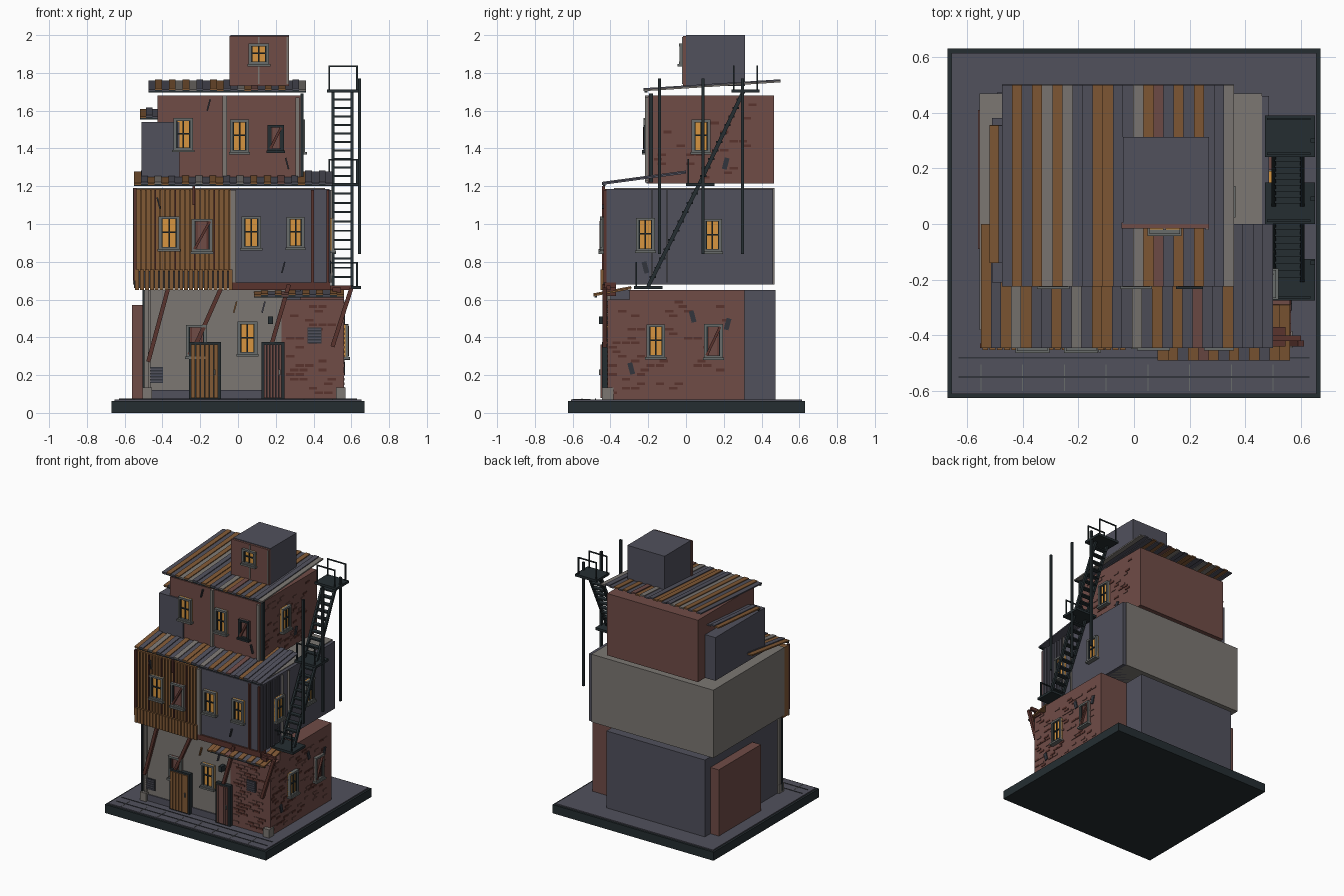
import bpy, bmesh, math, random
from mathutils import Vector, Matrix

random.seed(4)
cube = bpy.data.objects.get("Cube")
if cube:
    bpy.data.objects.remove(cube, do_unlink=True)

COLOURS = {
    "slate": (0.082, 0.082, 0.108), "brick": (0.16, 0.072, 0.062),
    "wood": (0.22, 0.1, 0.036), "plaster": (0.2, 0.185, 0.17),
    "iron": (0.018, 0.027, 0.031), "glow": (0.68, 0.3, 0.05),
    "rust": (0.1, 0.034, 0.027), "frame": (0.14, 0.15, 0.145),
    "crack": (0.032, 0.036, 0.046),
}
NAMES = list(COLOURS)
MATERIALS = []
for key, rgb in COLOURS.items():
    mat = bpy.data.materials.new(key)
    mat.use_nodes = True
    mat.diffuse_color = (*rgb, 1)
    bsdf = next(n for n in mat.node_tree.nodes if n.type == "BSDF_PRINCIPLED")
    bsdf.inputs["Base Color"].default_value = (*rgb, 1)
    MATERIALS.append(mat)


class Part:
    """One named object collecting simple solids."""

    def __init__(self, name):
        self.name, self.bm = name, bmesh.new()

    def solid(self, matrix, colour):
        made = bmesh.ops.create_cube(self.bm, size=1, matrix=matrix)
        for face in {f for v in made["verts"] for f in v.link_faces}:
            face.material_index = NAMES.index(colour)

    def box(self, x0, x1, y0, y1, z0, z1, colour):
        mid = Vector((x0 + x1, y0 + y1, z0 + z1)) / 2
        size = Matrix.Diagonal((x1 - x0, y1 - y0, z1 - z0, 1))
        self.solid(Matrix.Translation(mid) @ size, colour)

    def beam(self, start, end, width, colour, depth=None):
        a, b = Vector(start), Vector(end)
        turn = (b - a).to_track_quat("Z", "Y").to_matrix().to_4x4()
        size = Matrix.Diagonal((width, depth or width, (b - a).length, 1))
        self.solid(Matrix.Translation((a + b) / 2) @ turn @ size, colour)

    def on(self, wall, u0, u1, v0, v1, d0, d1, colour):
        """Box on a wall: u along it, v up, d outwards."""
        side, plane = wall
        if side == "front":
            self.box(u0, u1, plane - d1, plane - d0, v0, v1, colour)
        else:
            self.box(plane + d0, plane + d1, u0, u1, v0, v1, colour)

    def done(self):
        mesh = bpy.data.meshes.new(self.name)
        for mat in MATERIALS:
            mesh.materials.append(mat)
        bmesh.ops.recalc_face_normals(self.bm, faces=self.bm.faces)
        self.bm.to_mesh(mesh)
        self.bm.free()
        obj = bpy.data.objects.new(self.name, mesh)
        bpy.context.collection.objects.link(obj)
        return obj


def point(wall, u, v, d):
    side, plane = wall
    return (u, plane - d, v) if side == "front" else (plane + d, u, v)


FRONT1, FRONT2, FRONT3 = ("front", -0.415), ("front", -0.42), ("front", -0.2)
BAY, CABIN = ("front", -0.43), ("front", -0.01)
SIDE1, SIDE2, SIDE3 = ("side", 0.56), ("side", 0.485), ("side", 0.33)

# Ground slab with pavement lines
p = Part("ground_slab")
p.box(-0.67, 0.67, -0.625, 0.63, 0, 0.064, "iron")
p.box(-0.655, 0.655, -0.61, 0.615, 0.06, 0.072, "slate")
for y in (-0.48, -0.55):
    p.box(-0.63, 0.63, y - 0.003, y + 0.003, 0.07, 0.075, "crack")
for i in range(8):
    x = -0.55 + i * 0.15
    p.box(x - 0.002, x + 0.002, -0.6, -0.505, 0.07, 0.074, "frame")
p.done()

# Stacked rooms
p = Part("ground_floor")
p.box(-0.49, 0.33, -0.4, 0.475, 0.07, 0.65, "slate")
p.box(-0.5, 0.25, -0.415, -0.39, 0.07, 0.65, "plaster")
p.box(0.23, 0.56, -0.415, 0.31, 0.07, 0.6, "brick")
p.box(0.23, 0.56, -0.3, 0.31, 0.6, 0.65, "brick")
p.box(-0.56, -0.48, -0.09, 0.41, 0.07, 0.57, "brick")
p.on(FRONT1, -0.49, 0.23, 0.07, 0.12, 0, 0.008, "slate")
for x in (-0.48, 0.545):
    p.on(FRONT1, x - 0.025, x + 0.025, 0.07, 0.135, -0.03, 0.03, "plaster")
p.done()
p = Part("middle_floor")
p.box(-0.555, 0.46, -0.38, 0.468, 0.68, 1.19, "plaster")
p.box(-0.04, 0.485, -0.42, 0.46, 0.68, 1.185, "slate")
p.box(-0.55, -0.04, -0.43, -0.37, 0.66, 1.185, "wood")
p.on(FRONT2, -0.04, 0.49, 0.65, 0.69, -0.05, 0.012, "rust")
p.done()
p = Part("upper_floor")
p.box(-0.425, 0.33, -0.2, 0.465, 1.215, 1.68, "brick")
p.box(-0.51, -0.31, -0.21, 0.38, 1.215, 1.54, "slate")
p.done()
p = Part("roof_cabin")
p.box(-0.04, 0.27, 0, 0.312, 1.73, 2, "slate")
p.on(CABIN, -0.045, 0.27, 1.73, 1.995, -0.015, 0.006, "brick")
for x in (0.11, 0.262):
    p.on(CABIN, x - 0.005, x + 0.005, 1.74, 1.99, 0, 0.012, "plaster")
p.done()

# Timber cladding, balcony boards and wall ribs
p = Part("timber_cladding")
for i in range(20):
    x = -0.545 + i * 0.026
    p.on(BAY, x, x + 0.008, 0.76, 1.18, 0, 0.008, "wood" if i % 4 else "rust")
    p.on(BAY, x, x + 0.021, 0.65, 0.76, 0.006, 0.022, "wood")
p.on(BAY, -0.55, -0.04, 0.66, 0.75, 0, 0.012, "crack")
for i in range(9):
    y = -0.4 + i * 0.027
    p.on(SIDE2, y, y + 0.008, 0.69, 1.18, 0, 0.006, "slate")
p.done()

# Pipes and corner posts
p = Part("pipes_and_posts")
for wall, x, low, high, w, colour in (
        (FRONT1, -0.5, 0.08, 0.65, 0.012, "iron"), (FRONT1, -0.47, 0.08, 0.65, 0.012, "plaster"),
        (FRONT2, -0.025, 0.69, 1.18, 0.03, "plaster"), (FRONT2, 0.395, 0.69, 1.18, 0.016, "rust"),
        (FRONT2, 0.475, 0.69, 1.18, 0.012, "rust"), (BAY, -0.545, 0.7, 1.19, 0.016, "rust"),
        (BAY, -0.235, 1.1, 1.2, 0.014, "rust"), (FRONT3, -0.07, 1.22, 1.68, 0.022, "plaster"),
        (FRONT3, 0.315, 1.23, 1.67, 0.022, "plaster"), (SIDE2, -0.18, 0.69, 1.18, 0.006, "plaster"),
        (SIDE2, -0.1, 0.69, 1.18, 0.006, "plaster"), (SIDE3, -0.185, 1.22, 1.69, 0.02, "iron")):
    p.on(wall, x - w / 2, x + w / 2, low, high, 0, 0.016, colour)
p.done()


# Plank roofs: ridged strips, sloping up towards the back
def plank_roof(name, x0, x1, front, back, strips, fascia=True):
    part, step = Part(name), (x1 - x0) / len(strips)
    (y0, z0), (y1, z1) = front, back
    lookup = dict(S="slate", W="wood", P="plaster", B="brick")
    for i, letter in enumerate(strips):
        x, lift = x0 + (i + 0.5) * step, 0.006 * (i % 2)
        part.beam((x, y0, z0 + lift), (x, y1, z1 + lift), step, lookup[letter], 0.01)
    if fascia:
        part.box(x0, x1, y0 + 0.005, y0 + 0.02, z0 - 0.012, z0 + 0.004, "iron")
    part.done()


plank_roof("top_roof", -0.475, 0.36, (-0.225, 1.708), (0.5, 1.755), "SWSWPWPSSWWSSPWBSWSWSSP")
plank_roof("middle_roof", -0.55, 0.5, (-0.445, 1.212), (0.0, 1.272), "WSWPWSSWSPSWWSSPSWSWSBSSWSSSS")
plank_roof("door_awning", 0.085, 0.56, (-0.49, 0.622), (-0.29, 0.66), "WWSWBWSWSWSWW")
plank_roof("side_roof", -0.52, -0.42, (-0.14, 1.565), (0.355, 1.605), "WSS")


# Windows: lit with glazing bars, or boarded up
def window(name, wall, u, v, w, h, lit=True, rim="frame"):
    part, a, b = Part(name), w / 2, h / 2
    part.on(wall, u - a, u + a, v - b, v + b, 0, 0.01, "glow" if lit else "brick")
    t = 0.014
    for s in (-1, 1):
        e, f = s * (a - t / 2), s * (b - t / 2)
        part.on(wall, u + e - t / 2, u + e + t / 2, v - b, v + b, 0, 0.024, rim)
        part.on(wall, u - a, u + a, v + f - t / 2, v + f + t / 2, 0, 0.026, rim)
        g = s * (a - t - 0.003)
        part.on(wall, u + g - 0.004, u + g + 0.004, v - b + t, v + b - t, 0, 0.018, "iron")
    part.on(wall, u - a - 0.006, u + a + 0.006, v - b - 0.01, v - b + 0.003, 0, 0.034, rim)
    if lit:
        part.on(wall, u - 0.004, u + 0.004, v - b + t, v + b - t, 0, 0.018, "iron")
        part.on(wall, u - a + t, u + a - t, v, v + 0.008, 0, 0.018, "iron")
    else:
        for k in (-0.25, 0.25):
            part.on(wall, u + k * w - 0.003, u + k * w + 0.003, v - b, v + b, 0, 0.014, "rust")
        part.beam(point(wall, u - a + t, v - b + t, 0.02),
                  point(wall, u + a - t, v + b - t, 0.02), 0.014, "rust")
    part.done()


window("ground_window", FRONT1, 0.05, 0.395, 0.105, 0.175)
window("bay_window", BAY, -0.365, 0.952, 0.11, 0.175)
window("middle_window", FRONT2, 0.07, 0.955, 0.105, 0.17)
window("middle_window_small", FRONT2, 0.305, 0.955, 0.095, 0.165)
window("upper_window_right", FRONT3, -0.29, 1.475, 0.105, 0.17)
window("upper_window", FRONT3, 0.008, 1.465, 0.1, 0.175)
window("cabin_window", CABIN, 0.11, 1.9, 0.11, 0.11)
window("bay_boarded_window", BAY, -0.19, 0.94, 0.11, 0.175, False)
window("upper_boarded_window", FRONT3, 0.2, 1.455, 0.085, 0.14, False, "iron")
window("ground_boarded_window", FRONT1, -0.22, 0.38, 0.11, 0.17, False)
window("side_boarded_window", SIDE1, 0.145, 0.38, 0.1, 0.18, False)
for label, wall, y, z in (("ground", SIDE1, -0.16, 0.38), ("middle_front", SIDE2, -0.215, 0.945),
                          ("middle_back", SIDE2, 0.14, 0.94), ("upper", SIDE3, 0.08, 1.465)):
    window(label + "_side_window", wall, y, z, 0.1, 0.175)

# Doors
for label, x, w, colour in (("wood_door", -0.175, 0.17, "wood"), ("brick_red_door", 0.185, 0.12, "brick")):
    p = Part(label)
    p.on(FRONT1, x - w / 2, x + w / 2, 0.07, 0.375, 0, 0.03, "iron")
    for i in range(6):
        u = x - w / 2 + 0.012 + i * (w - 0.024) / 6
        p.on(FRONT1, u, u + (w - 0.024) / 6 - 0.003, 0.08, 0.362, 0.02, 0.038, colour)
    p.on(FRONT1, x + w / 3 - 0.01, x + w / 3, 0.2, 0.23, 0.03, 0.046, "frame")
    p.done()

# Slanting braces under the overhang
p = Part("timber_braces")
for x0, z0, x1, z1 in ((-0.475, 0.27, -0.37, 0.66), (-0.25, 0.3, -0.09, 0.66),
                       (0.18, 0.37, 0.27, 0.68), (0.5, 0.35, 0.6, 0.66)):
    p.beam((x0, -0.43, z0), (x1, -0.43, z1), 0.022, "rust")
p.box(0.5, 0.545, -0.44, -0.37, 0.62, 0.665, "rust")
p.box(0.42, 0.6, -0.42, -0.4, 0.65, 0.675, "rust")
p.done()

# Scattered raised bricks
p = Part("loose_bricks")
for wall, u0, u1, v0, v1, chance in ((FRONT1, 0.255, 0.55, 0.1, 0.58, 0.55),
                                     (SIDE1, -0.41, 0.28, 0.1, 0.62, 0.35), (SIDE3, -0.17, 0.4, 1.24, 1.65, 0.25)):
    rows, columns = int((v1 - v0) / 0.024), int((u1 - u0) / 0.05)
    for r in range(rows):
        for c in range(columns):
            if random.random() < chance:
                u, v = u0 + (c + 0.4 * (r % 2)) * 0.05, v0 + r * 0.024
                p.on(wall, u, u + 0.044, v, v + 0.014, 0, 0.004, random.choice(["brick", "rust"]))
p.done()

# Cracked patches, slatted vents and a door lamp
p = Part("wall_patches")
for wall, u, v, colour in ((BAY, -0.42, 1.11, "crack"), (FRONT3, -0.155, 1.63, "crack"),
                           (FRONT3, 0.26, 1.32, "crack"), (FRONT2, 0.24, 0.77, "crack"),
                           (FRONT1, 0.135, 0.56, "slate"), (FRONT1, -0.015, 0.56, "wood"),
                           (SIDE1, 0.035, 0.51, "crack"), (SIDE1, 0.22, 0.47, "crack"),
                           (SIDE1, -0.29, 0.235, "crack"), (SIDE2, -0.215, 0.77, "crack"),
                           (SIDE3, 0.21, 1.32, "crack")):
    lean = random.choice((-1, 1)) * 0.008
    p.beam(point(wall, u - lean, v - 0.03, 0.003), point(wall, u + lean, v + 0.03, 0.003), 0.026 if wall[0] == "front" else 0.008,
           colour, 0.008 if wall[0] == "front" else 0.026)
for u, v in ((-0.435, 0.2), (0.405, 0.41)):
    p.on(FRONT1, u - 0.038, u + 0.038, v - 0.042, v + 0.042, 0, 0.006, "crack")
    for i in range(5):
        z = v - 0.036 + i * 0.016
        p.on(FRONT1, u - 0.034, u + 0.034, z, z + 0.008, 0, 0.013, "slate")
p.on(FRONT1, 0.16, 0.185, 0.47, 0.51, 0, 0.045, "iron")
p.done()

# Fire escape: poles, landings, rails and two flights
p = Part("fire_escape")
for y in (-0.14, 0.09, 0.3):
    p.box(0.634, 0.65, y - 0.008, y + 0.008, 0.84, 1.77, "iron")
for y0, z, rails in ((-0.275, 0.665, 1), (0.0, 1.21, 1), (0.24, 1.705, 2)):
    p.box(0.47, 0.65, y0, y0 + 0.15, z - 0.01, z + 0.008, "iron")
    for k in range(rails):
        y = y0 + 0.012 + k * 0.125
        for x in (0.482, 0.63):
            p.box(x - 0.004, x + 0.004, y - 0.004, y + 0.004, z, z + 0.135, "iron")
        p.box(0.478, 0.634, y - 0.004, y + 0.004, z + 0.127, z + 0.135, "iron")
for low, high in (((-0.2, 0.67), (0.07, 1.21)), ((0.07, 1.21), (0.305, 1.705))):
    for x in (0.502, 0.604):
        p.beam((x, *low), (x, *high), 0.016, "iron", 0.02)
    for i in range(1, 11):
        t = i / 11
        y, z = (a + (b - a) * t for a, b in zip(low, high))
        p.box(0.505, 0.6, y - 0.017, y + 0.017, z - 0.005, z + 0.005, "iron")
p.done()
